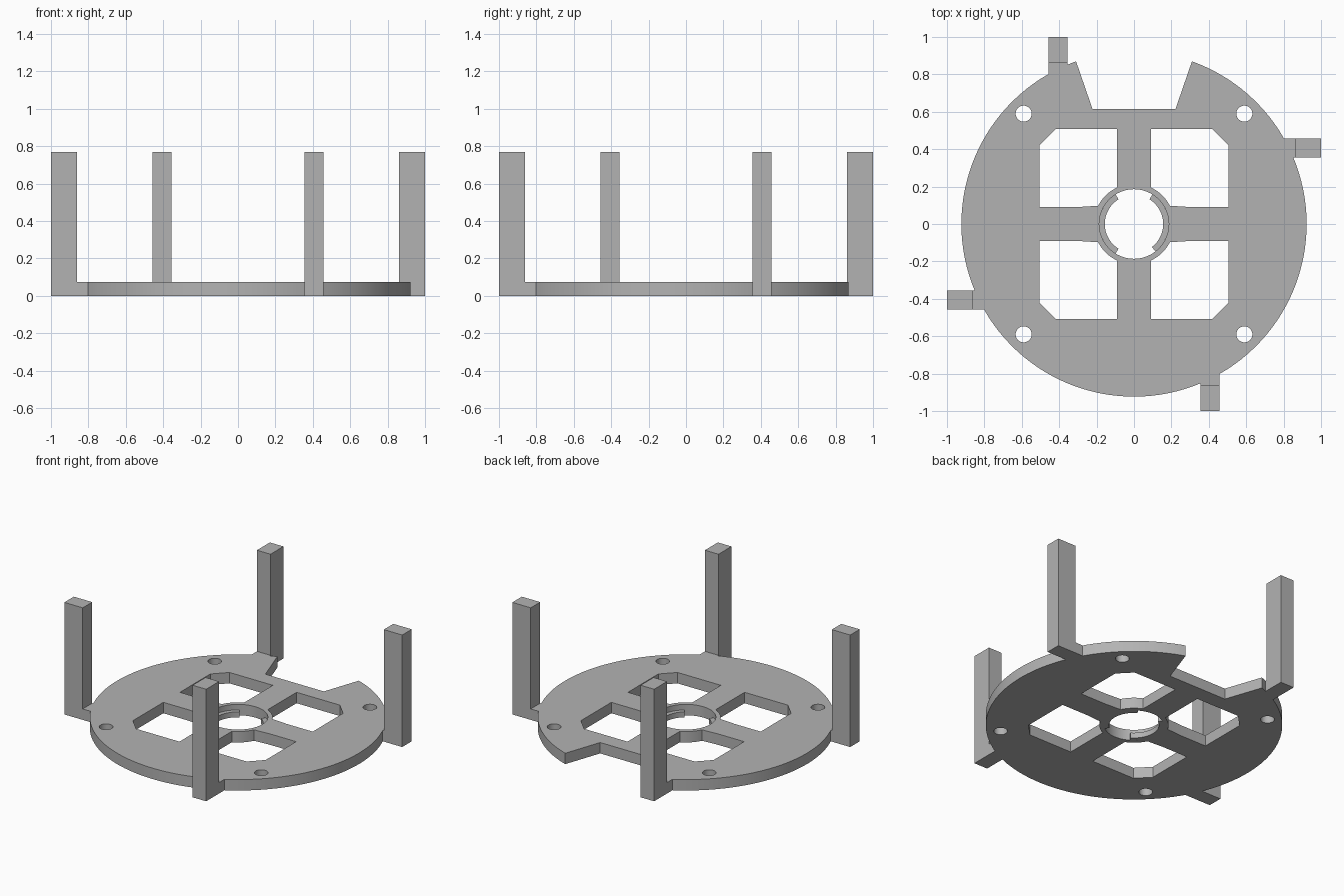
import bpy, bmesh
from math import sin, cos, asin, atan2, radians, pi

cube = bpy.data.objects.get("Cube")
if cube:
    bpy.data.objects.remove(cube, do_unlink=True)

PLATE_R, PLATE_H, POST_H = 0.923, 0.075, 0.77
POST_IN, POST_OUT = 0.86, 1.0        # radial extent of a post
POST_A, POST_B = 0.355, 0.458        # sideways extent of a post
HUB_R, LIP_R = 0.186, 0.156

grey = bpy.data.materials.new("plain grey")
grey.use_nodes = True
grey.diffuse_color = (0.45, 0.45, 0.45, 1)
grey.node_tree.nodes["Principled BSDF"].inputs["Base Color"].default_value = (0.45, 0.45, 0.45, 1)


def arc(r, a, b, n, cx=0, cy=0):
    return [(cx + r * cos(a + (b - a) * i / n), cy + r * sin(a + (b - a) * i / n))
            for i in range(n + 1)]


def circle(r, n, cx=0, cy=0):
    return arc(r, 0, 2 * pi, n, cx, cy)[:-1]


def turn(p, quarter):
    a = quarter * pi / 2
    return (p[0] * cos(a) - p[1] * sin(a), p[0] * sin(a) + p[1] * cos(a))


def slab(name, outlines, z0, z1):
    """Extrude filled outlines; inner outlines become holes."""
    curve = bpy.data.curves.new(name, 'CURVE')
    curve.dimensions = '2D'
    curve.fill_mode = 'BOTH'
    curve.extrude = (z1 - z0) / 2
    for pts in outlines:
        s = curve.splines.new('POLY')
        s.points.add(len(pts) - 1)
        for p, (x, y) in zip(s.points, pts):
            p.co = (x, y, 0, 1)
        s.use_cyclic_u = True
    ob = bpy.data.objects.new(name, curve)
    bpy.context.collection.objects.link(ob)
    bpy.ops.object.select_all(action='DESELECT')
    ob.select_set(True)
    bpy.context.view_layer.objects.active = ob
    bpy.ops.object.convert(target='MESH')
    ob = bpy.context.view_layer.objects.active
    bm = bmesh.new()
    bm.from_mesh(ob.data)
    bmesh.ops.translate(bm, vec=(0, 0, (z0 + z1) / 2), verts=bm.verts)
    bmesh.ops.remove_doubles(bm, verts=bm.verts, dist=0.0002)
    bmesh.ops.recalc_face_normals(bm, faces=bm.faces)
    bm.to_mesh(ob.data)
    bm.free()
    ob.data.materials.clear()
    ob.data.materials.append(grey)
    bpy.ops.object.shade_smooth_by_angle(angle=radians(30))
    ob.name = name
    return ob


# Plate rim: arcs between the post feet, and the notch at the back
notch = atan2(0.87, 0.31)
foot_a, foot_b = asin(POST_A / PLATE_R), asin(POST_B / PLATE_R)
rim = [(0.222, 0.615), (-0.222, 0.615)]
start = pi - notch
for q in range(1, 5):
    rim += arc(PLATE_R, start, q * pi / 2 + foot_a, 4 if q == 1 else 40)
    rim += [turn((POST_IN, y), q) for y in (POST_A, POST_B)]
    start = q * pi / 2 + foot_b
rim += arc(PLATE_R, start, 2 * pi + notch, 20)

# Four chamfered windows that curve around the hub
window = arc(0.215, radians(27), radians(65), 10) + [
    (0.09, 0.19), (0.09, 0.507), (0.42, 0.507), (0.505, 0.42), (0.505, 0.09), (0.31, 0.09)]
holes = [circle(HUB_R, 64)]
for sx in (1, -1):
    for sy in (1, -1):
        holes.append([(sx * x, sy * y) for x, y in window])
        holes.append(circle(0.043, 28, sx * 0.59, sy * 0.59))
slab("base_plate", [rim] + holes, 0, PLATE_H)

# Two lips inside the hub hole
for name, mid in (("left_hub_lip", 0), ("right_hub_lip", pi)):
    a, b = mid - radians(52), mid + radians(58)
    if mid:
        a, b = mid - radians(58), mid + radians(58)
    slab(name, [arc(HUB_R, a, b, 24) + arc(LIP_R, b, a, 24)], 0, 0.037)

# Four upright posts, one per quarter turn
post = [(POST_IN, POST_A), (POST_OUT, POST_A), (POST_OUT, POST_B), (POST_IN, POST_B)]
for q, name in enumerate(("left_post", "back_post", "right_post", "front_post")):
    slab(name, [[turn(p, q) for p in post]], 0, POST_H)
